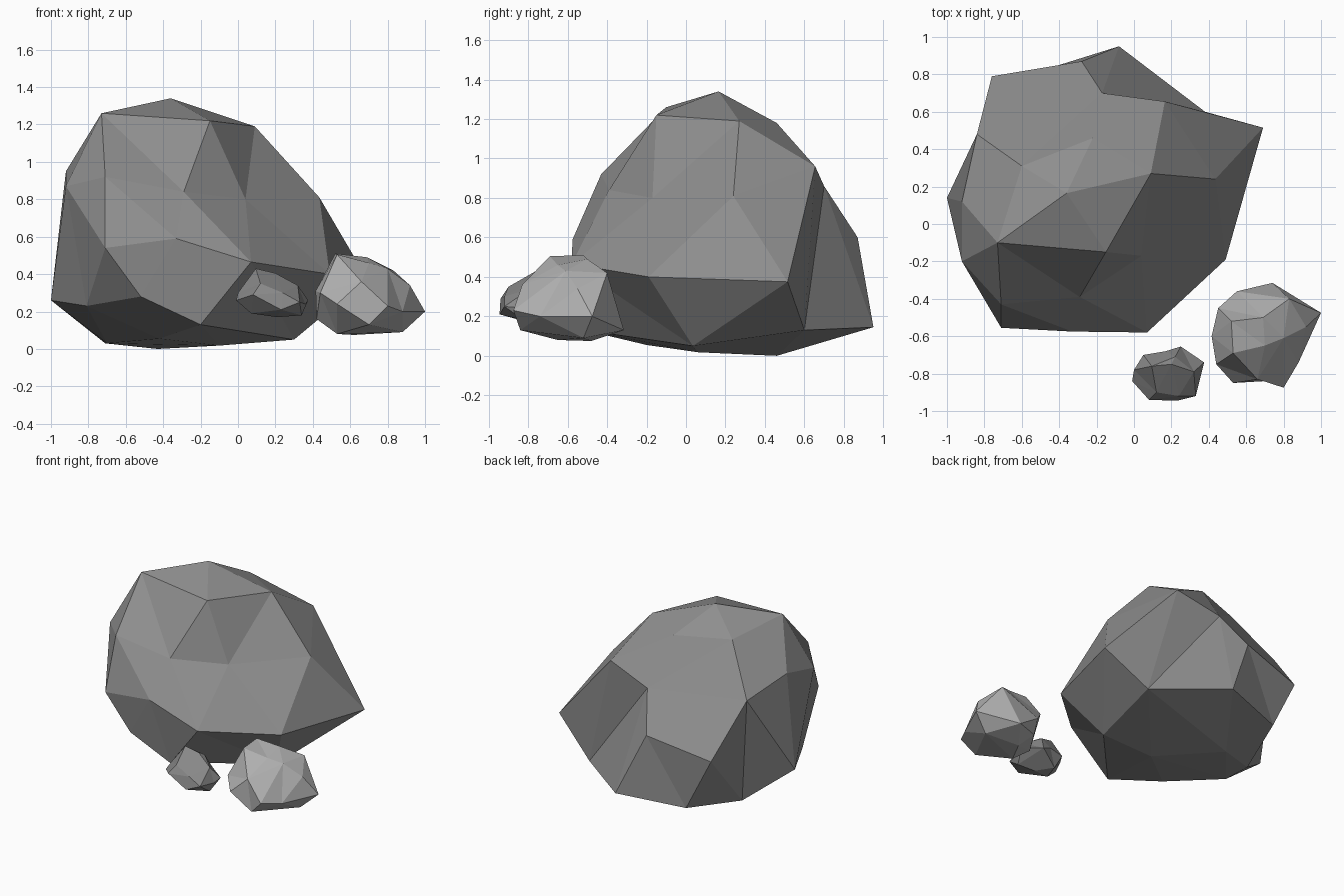
import bpy, bmesh
from mathutils import Vector


def rock(name, centre, pts, flips=()):
    """Skin a rock's corner points: hull their directions, restore the real positions,
    then turn the listed edges so creases and dents run the right way."""
    c = Vector(centre)
    real = [Vector(p) for p in pts]
    bm = bmesh.new()
    vs = [bm.verts.new((p - c).normalized()) for p in real]
    bmesh.ops.convex_hull(bm, input=vs)
    for v, p in zip(vs, real):
        v.co = p
    for a, b in flips:
        e = bm.edges.get((vs[a], vs[b]))
        if e:
            bmesh.ops.rotate_edges(bm, edges=[e])
    bmesh.ops.recalc_face_normals(bm, faces=bm.faces)
    me = bpy.data.meshes.new(name)
    bm.to_mesh(me)
    bm.free()
    ob = bpy.data.objects.new(name, me)
    bpy.context.collection.objects.link(ob)
    return ob


# Large boulder, corners from crown to base
upper = [
    (-.36, .165, 1.34), (-.73, -.10, 1.26), (-.15, -.15, 1.22), (.09, .27, 1.19),
    (-.22, .46, 1.18), (-.60, .31, 1.19), (.435, .24, .81), (.165, .655, .96),
    (-.17, .70, .86), (-.28, .87, .60), (-.76, .79, .50), (-.84, .48, .86),
    (-.92, .12, .95), (-.92, -.20, .87), (-.71, -.43, .92), (-.29, -.39, .84),
    (.04, -.17, .80),
]
lower = [
    (.69, .515, .375), (.49, -.19, .40), (.07, -.58, .465), (-.33, -.575, .59),
    (-.71, -.555, .54), (-1.0, .14, .26), (-.81, -.22, .23), (-.52, -.53, .28),
    (-.20, -.515, .13), (.30, .035, .05), (.38, .60, .13), (-.08, .95, .145),
    (-.56, .80, .105), (-.71, .35, .03), (-.43, .46, 0), (-.10, .06, .018),
    (-.70, .135, .03), (-.42, -.20, .055),
]
boulder = rock("large_boulder", (-.2, .12, .6), upper + lower,
               flips=[(15, 21), (2, 14), (7, 9), (7, 28), (10, 22)])

# Medium stone, lighter grey
stone = rock("medium_stone", (.68, -.6, .28), [
    (.52, -.52, .51), (.53, -.69, .505), (.69, -.50, .49), (.70, -.65, .46),
    (.83, -.40, .42), (.80, -.61, .43), (.92, -.55, .34), (1.0, -.475, .20),
    (.88, -.52, .09), (.88, -.74, .20), (.80, -.875, .23), (.53, -.85, .24),
    (.66, -.83, .36), (.44, -.75, .30), (.415, -.60, .31), (.45, -.45, .37),
    (.55, -.36, .26), (.74, -.315, .13), (.70, -.84, .13), (.53, -.65, .08),
    (.62, -.48, .075), (.42, -.60, .16), (.55, -.40, .15),
])

# Small pebble
pebble = rock("small_pebble", (.18, -.8, .28), [
    (.095, -.76, .43), (.20, -.75, .405), (.22, -.71, .38), (.32, -.79, .34),
    (.375, -.74, .26), (.36, -.80, .24), (.33, -.92, .25), (.34, -.82, .18),
    (.23, -.945, .21), (.08, -.94, .29), (.12, -.90, .35), (-.01, -.84, .26),
    (0, -.78, .30), (.05, -.70, .30), (.17, -.68, .31), (.25, -.655, .27),
    (.21, -.80, .17), (.07, -.83, .19), (.10, -.72, .20), (.24, -.92, .30),
])

# Grey shades
for ob, g in ((boulder, .27), (stone, .43), (pebble, .25)):
    m = bpy.data.materials.new(ob.name + "_grey")
    m.diffuse_color = (g, g, g, 1)
    ob.data.materials.append(m)
